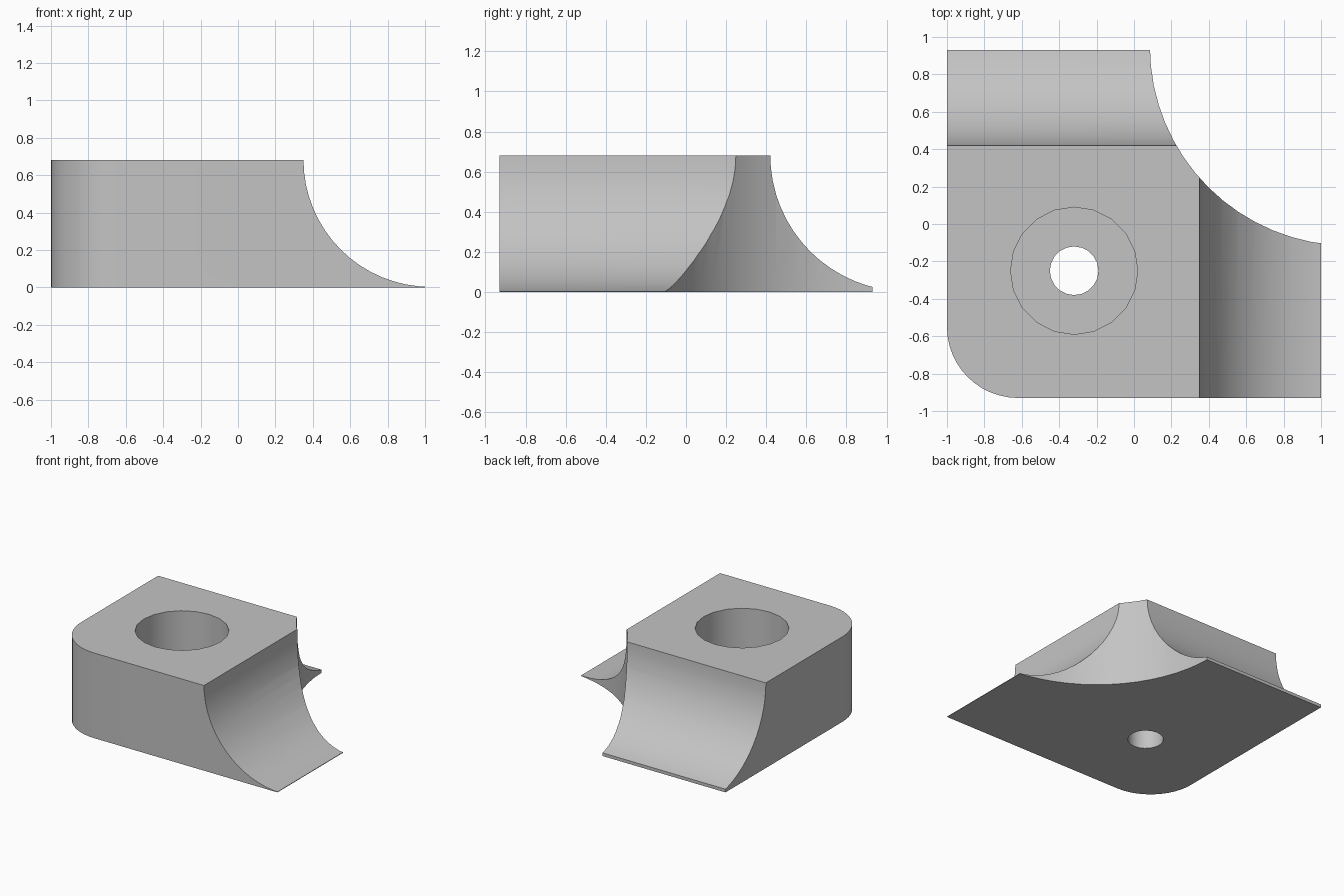
import bpy, bmesh
from math import pi, sin, cos, radians
from mathutils import Matrix, Vector

cube = bpy.data.objects.get("Cube")
if cube:
    bpy.data.objects.remove(cube, do_unlink=True)

HEIGHT = 0.68
HALF_X, HALF_Y = 1.0, 0.93
CORNER = 0.38
HOLE = (-0.32, -0.25)

grey = bpy.data.materials.new("plain grey")
grey.use_nodes = True
grey.diffuse_color = (0.55, 0.55, 0.55, 1)
grey.node_tree.nodes["Principled BSDF"].inputs["Base Color"].default_value = (0.55, 0.55, 0.55, 1)


def make_object(name, bm):
    mesh = bpy.data.meshes.new(name)
    bmesh.ops.recalc_face_normals(bm, faces=bm.faces)
    bm.to_mesh(mesh)
    bm.free()
    mesh.materials.append(grey)
    obj = bpy.data.objects.new(name, mesh)
    bpy.context.collection.objects.link(obj)
    return obj


def cylinder(name, radius, length, centre, axis, sides):
    bm = bmesh.new()
    turn = Vector((0, 0, 1)).rotation_difference(Vector(axis)).to_matrix().to_4x4()
    bmesh.ops.create_cone(bm, cap_ends=True, segments=sides, radius1=radius, radius2=radius,
                          depth=length, matrix=Matrix.Translation(centre) @ turn)
    return make_object(name, bm)


# Block with one rounded vertical corner
outline = [(HALF_X, -HALF_Y), (HALF_X, HALF_Y), (-HALF_X, HALF_Y)]
for i in range(13):
    a = pi + i * pi / 24
    outline.append((-HALF_X + CORNER + CORNER * cos(a), -HALF_Y + CORNER + CORNER * sin(a)))
bm = bmesh.new()
base = bm.faces.new([bm.verts.new((x, y, 0)) for x, y in outline])
top = bmesh.ops.extrude_face_region(bm, geom=[base])
bmesh.ops.translate(bm, vec=(0, 0, HEIGHT),
                    verts=[v for v in top["geom"] if isinstance(v, bmesh.types.BMVert)])
block = make_object("corner_block", bm)

# Coves on the left, the back and the corner between, then the stepped bolt hole
cutters = [
    cylinder("left_cove_cutter", 0.68, 4, (1.03, 0, 0.683), (0, 1, 0), 64),
    cylinder("back_cove_cutter", 0.68, 4, (0, 1.10, 0.683), (1, 0, 0), 64),
    cylinder("corner_cove_cutter", 1.065, 3, (1.15, 0.95, 0.3), (0, 0, 1), 64),
    cylinder("counterbore_cutter", 0.34, 1, (*HOLE, 0.75), (0, 0, 1), 20),
    cylinder("bolt_hole_cutter", 0.13, 3, (*HOLE, 0.3), (0, 0, 1), 20),
]
for cutter in cutters:
    cutter.hide_render = True
    cut = block.modifiers.new(cutter.name, "BOOLEAN")
    cut.operation = "DIFFERENCE"
    cut.solver = "EXACT"
    cut.object = cutter

# Apply the cuts and remove the cutters
bpy.context.view_layer.update()
result = bpy.data.meshes.new_from_object(block.evaluated_get(bpy.context.evaluated_depsgraph_get()))
block.modifiers.clear()
block.data = result
for cutter in cutters:
    bpy.data.objects.remove(cutter, do_unlink=True)

# Smooth the curved walls and keep the edges sharp
bpy.ops.object.select_all(action="DESELECT")
block.select_set(True)
bpy.context.view_layer.objects.active = block
bpy.ops.object.shade_smooth_by_angle(angle=radians(25))
